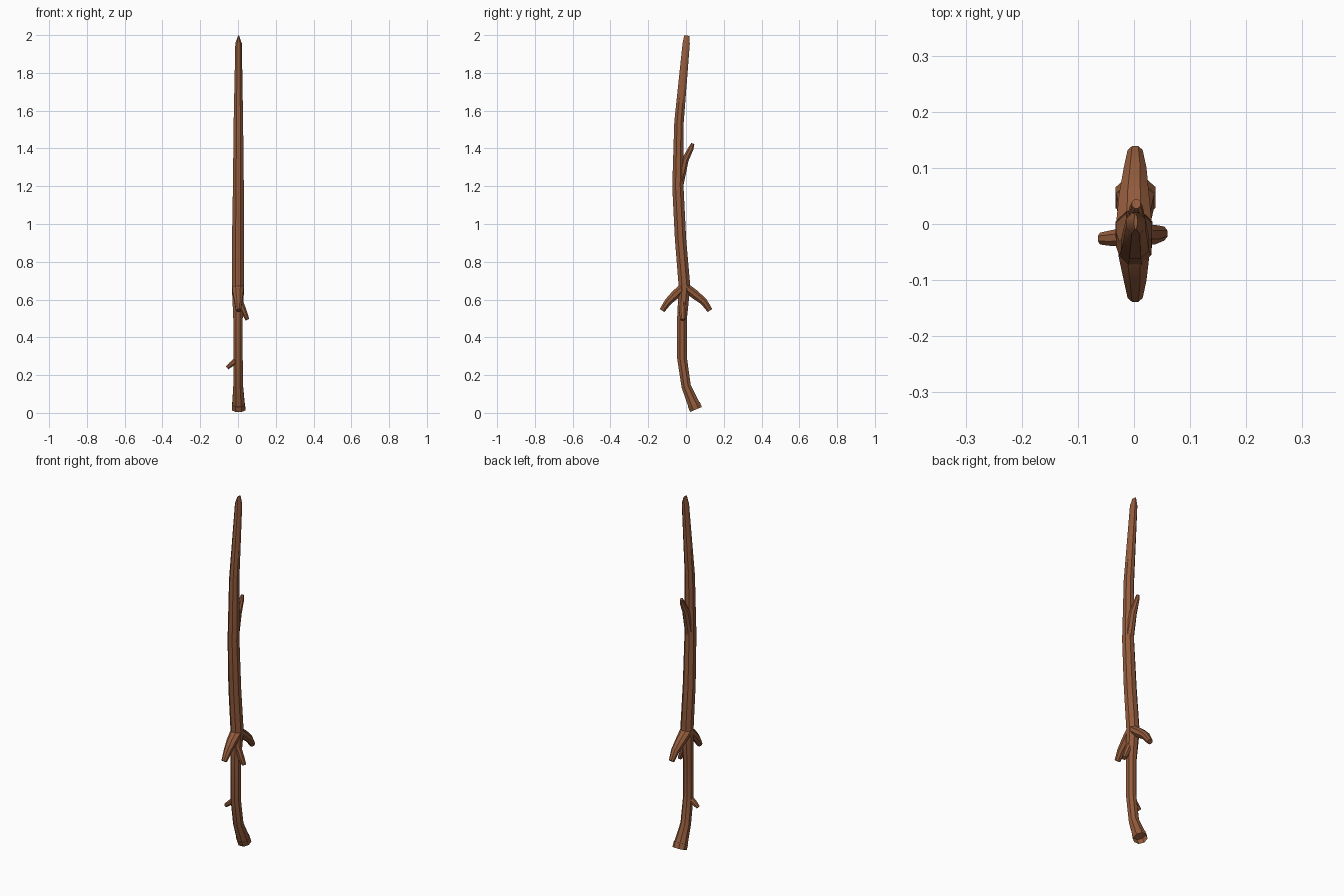
import bpy, bmesh, math
from mathutils import Vector

if "Cube" in bpy.data.objects:
    bpy.data.objects.remove(bpy.data.objects["Cube"])

bark = bpy.data.materials.new("bark brown")
bark.diffuse_color = (0.29, 0.105, 0.045, 1)
bark.use_nodes = True
bark.node_tree.nodes["Principled BSDF"].inputs["Base Color"].default_value = bark.diffuse_color


def tube(name, path, u, sides=8, recess=0.0):
    """Loft elliptical rings. path rows: (point, radius along u, radius across u)."""
    u = Vector(u)
    pts = [Vector(p[0]) for p in path]
    bm = bmesh.new()
    rings = []
    for i, (_, ru, rv) in enumerate(path):
        a, b = pts[max(i - 1, 0)], pts[min(i + 1, len(pts) - 1)]
        t1 = (pts[i] - a).normalized()
        t2 = (b - pts[i]).normalized()
        v = (t1 + t2).normalized().cross(u).normalized()
        ring = []
        for k in range(sides):
            ang = math.tau * (k + 0.5) / sides
            ring.append(bm.verts.new(pts[i] + u * ru * math.cos(ang) * 1.04
                                     + v * rv * math.sin(ang) * 1.04))
        rings.append(ring)
    for r, s in zip(rings, rings[1:]):
        for k in range(sides):
            n = (k + 1) % sides
            bm.faces.new((r[k], r[n], s[n], s[k]))
    bm.faces.new(rings[-1])
    start = bm.faces.new(rings[0][::-1])
    if recess:  # hollowed, broken end
        t = (pts[1] - pts[0]).normalized()
        bmesh.ops.inset_region(bm, faces=[start], thickness=0.007)
        for vert in start.verts:
            vert.co += t * recess
    bmesh.ops.recalc_face_normals(bm, faces=bm.faces)
    me = bpy.data.meshes.new(name)
    bm.to_mesh(me)
    bm.free()
    me.materials.append(bark)
    ob = bpy.data.objects.new(name, me)
    bpy.context.collection.objects.link(ob)
    bpy.context.view_layer.objects.active = ob
    bpy.ops.object.select_all(action='DESELECT')
    ob.select_set(True)
    bpy.ops.object.shade_smooth_by_angle(angle=math.radians(35))
    return ob


X, Y = (1, 0, 0), (0, 1, 0)

# Main crooked stem, flared at the foot and wedge-shaped at the tip
tube("stem", [
    ((0.003, 0.053, 0.018), 0.037, 0.035),
    ((0.001, 0.001, 0.14), 0.027, 0.026),
    ((0, -0.021, 0.29), 0.026, 0.027),
    ((0, -0.021, 0.50), 0.026, 0.027),
    ((0, -0.008, 0.67), 0.034, 0.032),
    ((0, -0.029, 0.92), 0.033, 0.031),
    ((0.002, -0.043, 1.20), 0.030, 0.031),
    ((0.002, -0.037, 1.54), 0.026, 0.026),
    ((0.003, 0.001, 1.955), 0.018, 0.020),
    ((0.003, 0.004, 1.997), 0.003, 0.014)], X, recess=0.03)

# Pair of drooping branches, front and back
for name, s in (("back_branch", 1), ("front_branch", -1)):
    tube(name, [
        ((0, -0.008 - s * 0.005, 0.675), 0.034, 0.022),
        ((0, s * 0.05 - 0.004, 0.628), 0.028, 0.025),
        ((0.002, s * 0.095, 0.588), 0.021, 0.020),
        ((0.002, s * 0.127, 0.542), 0.014, 0.015)], X)

# Upper twig hugging the stem, then leaning back
tube("upper_twig", [
    ((0.002, -0.036, 1.19), 0.022, 0.020),
    ((0.003, -0.004, 1.34), 0.019, 0.019),
    ((0.004, 0.026, 1.40), 0.012, 0.015),
    ((0.004, 0.036, 1.426), 0.008, 0.009)], X)

# Short side twigs
tube("right_twig", [
    ((0.006, -0.02, 0.60), 0.020, 0.018),
    ((0.032, -0.019, 0.535), 0.018, 0.016),
    ((0.050, -0.017, 0.493), 0.013, 0.011)], Y)
tube("left_twig", [
    ((0.0, -0.022, 0.285), 0.017, 0.018),
    ((-0.035, -0.025, 0.258), 0.015, 0.014),
    ((-0.058, -0.026, 0.238), 0.011, 0.010)], Y)
